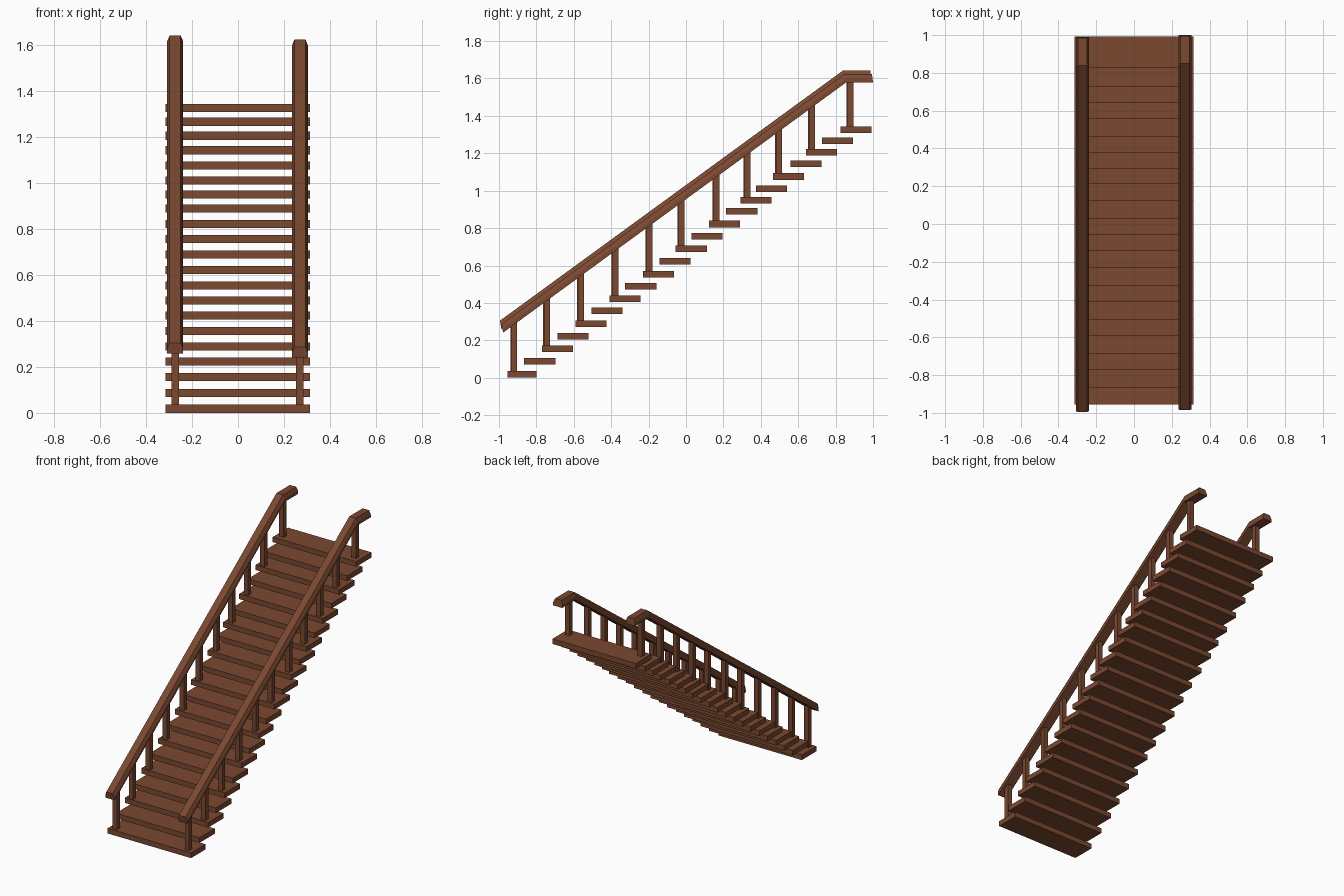
import bpy, bmesh

if "Cube" in bpy.data.objects:
    bpy.data.objects.remove(bpy.data.objects["Cube"])

wood = bpy.data.materials.new("brown wood")
wood.diffuse_color = (0.195, 0.065, 0.030, 1)
wood.use_nodes = True
wood.node_tree.nodes["Principled BSDF"].inputs["Base Color"].default_value = wood.diffuse_color


def add_object(name, bm):
    bmesh.ops.recalc_face_normals(bm, faces=bm.faces)
    me = bpy.data.meshes.new(name)
    bm.to_mesh(me)
    bm.free()
    me.materials.append(wood)
    ob = bpy.data.objects.new(name, me)
    bpy.context.collection.objects.link(ob)
    return ob


def add_box(name, x0, x1, y0, y1, z0, z1):
    bm = bmesh.new()
    bmesh.ops.create_cube(bm, size=1)
    for v in bm.verts:
        v.co = ((x0 + x1) / 2 + v.co.x * (x1 - x0),
                (y0 + y1) / 2 + v.co.y * (y1 - y0),
                (z0 + z1) / 2 + v.co.z * (z1 - z0))
    return add_object(name, bm)


# Treads: front edge and centre height of each open step
tread_y = [-0.955, -0.865, -0.77, -0.687, -0.592, -0.505, -0.409, -0.325, -0.23,
           -0.143, -0.055, 0.03, 0.123, 0.215, 0.291, 0.375, 0.464, 0.558,
           0.642, 0.726, 0.826]
tread_z = [0.018, 0.087, 0.156, 0.223, 0.289, 0.357, 0.423, 0.489, 0.554, 0.622,
           0.689, 0.757, 0.822, 0.889, 0.95, 1.011, 1.076, 1.143, 1.206, 1.267, 1.326]
HALF_T = 0.0175
for i, (y, z) in enumerate(zip(tread_y, tread_z)):
    depth = 0.157 if i == 0 else 0.166
    add_box(f"tread_{i + 1}", -0.316, 0.314, y, y + depth, z - HALF_T, z + HALF_T)

# Handrail side outline as (top y, top z, bottom y, bottom z) stations
stations = [(-0.995, 0.305, -0.987, 0.259),
            (0.84, 1.643, 0.846, 1.596),
            (0.985, 1.643, 0.991, 1.596)]
# Cross-section: (half width, fraction down from the top), chamfered top edges
section = [(-0.024, 0), (0.024, 0), (0.0345, 0.55), (0.0345, 1), (-0.0345, 1), (-0.0345, 0.55)]


def add_rail(name, x, dy, dz):
    bm = bmesh.new()
    rings = [[bm.verts.new((x + w, ty + (by - ty) * t + dy, tz + (bz - tz) * t + dz))
              for w, t in section] for ty, tz, by, bz in stations]
    n = len(section)
    for a, b in zip(rings, rings[1:]):
        for k in range(n):
            bm.faces.new((a[k], a[(k + 1) % n], b[(k + 1) % n], b[k]))
    bm.faces.new(rings[0])
    bm.faces.new(rings[-1])
    return add_object(name, bm)


# Height of the middle of the sloped or level rail at a given y
def rail_mid(y):
    return min(0.282 + (y + 0.991) * 0.729, 1.62)


# Posts stand on every second tread
post_y = [-0.921, -0.746, -0.564, -0.38, -0.198, -0.027, 0.16, 0.326, 0.495, 0.671, 0.877]
for side, x, dy, dz in (("left", -0.2735, 0, 0), ("right", 0.2695, 0.009, -0.018)):
    add_rail(f"{side}_handrail", x, dy, dz)
    for k, y in enumerate(post_y):
        yc = y + (0.002 if side == "right" else -0.002)
        add_box(f"{side}_post_{k + 1}", x - 0.0165, x + 0.0165, yc - 0.016, yc + 0.016,
                tread_z[2 * k] + HALF_T - 0.002, rail_mid(yc - dy) + dz - 0.008)
